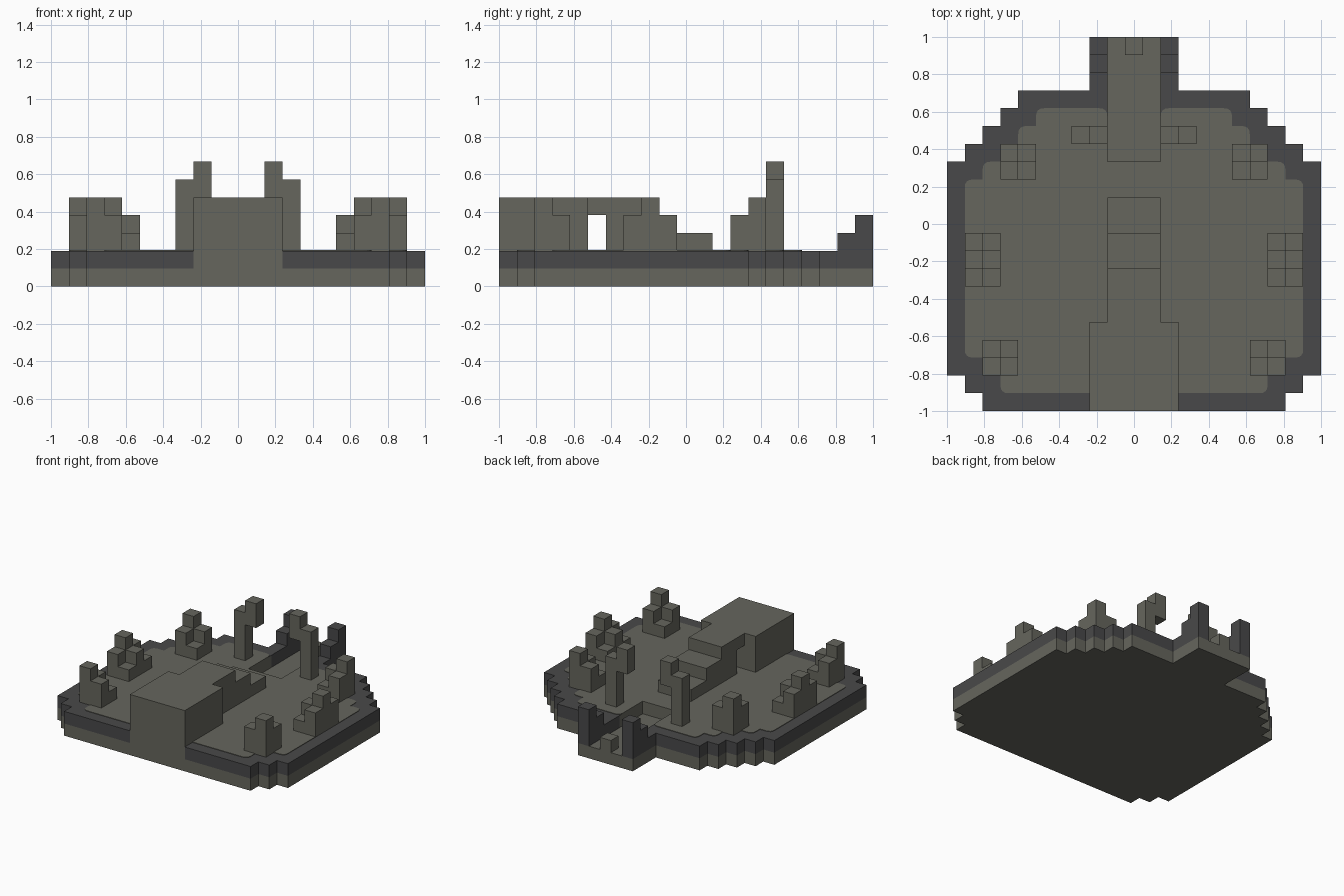
import bpy
import bmesh
from mathutils import Vector

U = 2 / 21  # one block

cube = bpy.data.objects.get("Cube")
if cube:
    bpy.data.objects.remove(cube, do_unlink=True)


def make_material(name, color):
    mat = bpy.data.materials.new(name)
    mat.diffuse_color = (*color, 1)
    mat.use_nodes = True
    bsdf = mat.node_tree.nodes["Principled BSDF"]
    bsdf.inputs["Base Color"].default_value = (*color, 1)
    bsdf.inputs["Roughness"].default_value = 0.9
    return mat


STONE = make_material("warm grey stone", (0.132, 0.132, 0.110))
DARK = make_material("dark grey trim", (0.066, 0.066, 0.067))


def finish(name, bm, *mats):
    bmesh.ops.recalc_face_normals(bm, faces=bm.faces)
    mesh = bpy.data.meshes.new(name)
    bm.to_mesh(mesh)
    bm.free()
    for mat in mats:
        mesh.materials.append(mat)
    obj = bpy.data.objects.new(name, mesh)
    bpy.context.collection.objects.link(obj)
    return obj


def mirrored(half):
    """Close a right-hand outline with its mirror image."""
    return half + [(-x, y) for x, y in reversed(half)]


def rounded(points, radius):
    """Round the outward corners of a counter-clockwise outline."""
    out = []
    for i, p in enumerate(points):
        p = Vector(p)
        a = (p - Vector(points[i - 1])).normalized()
        b = (Vector(points[(i + 1) % len(points)]) - p).normalized()
        if a.cross(b) < 0.5:
            out.append(p)
            continue
        start, end = p - a * radius, p + b * radius
        for t in (0, 0.25, 0.5, 0.75, 1):
            out.append(start.lerp(p, t).lerp(p.lerp(end, t), t))
    return out


def prism(name, points, z0, z1, *mats, rule=None):
    bm = bmesh.new()
    base = bm.faces.new([bm.verts.new((x * U, y * U, z0 * U)) for x, y in points])
    ext = bmesh.ops.extrude_face_region(bm, geom=[base], use_keep_orig=True)
    moved = [v for v in ext["geom"] if isinstance(v, bmesh.types.BMVert)]
    bmesh.ops.translate(bm, verts=moved, vec=(0, 0, (z1 - z0) * U))
    if rule:
        for f in bm.faces:
            f.material_index = rule(f.calc_center_median() / U)
    return finish(name, bm, *mats)


def columns(name, cells, mat, side=1):
    """Block columns given as x range, y range, z range."""
    bm = bmesh.new()
    for x0, x1, y0, y1, z0, z1 in cells:
        made = bmesh.ops.create_cube(bm, size=1)["verts"]
        for v in made:
            v.co = Vector((side * (x0 + (x1 - x0) * (v.co.x + 0.5)),
                           y0 + (y1 - y0) * (v.co.y + 0.5),
                           z0 + (z1 - z0) * (v.co.z + 0.5))) * U
    return finish(name, bm, mat)


def cluster(name, x, y, heights, side):
    """Grid of unit columns; each row of heights runs outward in x."""
    cells = [(x + i, x + i + 1, y + j, y + j + 1, 2, h)
             for j, row in enumerate(heights) for i, h in enumerate(row)]
    return columns(name, cells, STONE, side)


def steps(widths):
    """Stepped outline from (half width, y start, y end) bands."""
    return [p for w, y0, y1 in widths for p in ((w, y0), (w, y1))]


# Stepped island base: stone below, dark trim above
bands = [(8.5, -10.5, -9.5), (9.5, -9.5, -8.5), (10.5, -8.5, 3.5), (9.5, 3.5, 4.5),
         (8.5, 4.5, 5.5), (7.5, 5.5, 6.5), (6.5, 6.5, 7.5), (2.5, 7.5, 10.5)]
edge = steps(bands)
prism("lower_base", mirrored(edge), 0, 1, STONE)

notch_front = [(2.5, -9.5), (2.5, -10.5)]
channel = [(1.5, 10.5), (1.5, 6.5), (1.5, 3.5)]
prism("upper_base", mirrored(notch_front + edge + channel), 1, 2, DARK, STONE,
      rule=lambda c: int(abs(c.x) < 1.6 and 3 < c.y < 6.4 and c.z < 1.9 and c.z > 1.1))

# Thin paving with rounded corners, one block inside the rim
inner = [(w - 1, y0 + (1 if y0 < 0 else -1), y1 + (1 if y1 < 0 else -1))
         for w, y0, y1 in bands[:-1]]
paving = rounded(mirrored(steps(inner) + [(1.5, 6.5), (1.5, 3.5)]), 0.45)
prism("paving", paving, 2, 2.04, STONE)

# Front hall and the stair running back from it
columns("front_hall", [(-2.5, 2.5, -10.5, -5.5, 1, 5)], STONE)
columns("stair", [(-1.5, 1.5, -5.5, -4.5, 4, 5), (-1.5, 1.5, -4.5, -2.5, 2, 5),
                  (-1.5, 1.5, -2.5, -0.5, 2, 4), (-1.5, 1.5, -0.5, 1.5, 2, 3)], STONE)

# Small block at the mouth of the sunken channel
columns("channel_block", [(-0.5, 0.5, 9.5, 10.5, 1, 2)], STONE)

# Mirrored ruins and gate posts
for label, side in (("left", 1), ("right", -1)):
    cluster(label + "_front_ruin", 6.5, -8.5, [(4, 5), (3, 4)], side)
    cluster(label + "_side_ruin", 7.5, -3.5, [(3, 4), (4, 5), (3, 4)], side)
    cluster(label + "_back_ruin", 5.5, 2.5, [(3, 4), (4, 5)], side)
    columns(label + "_hooked_pillar", [(2.5, 3.5, 4.5, 5.5, 2, 6),
                                       (1.5, 2.5, 4.5, 5.5, 5, 7)], STONE, side)
    columns(label + "_gate_post", [(1.5, 2.5, 8.5, 9.5, 2, 3),
                                   (1.5, 2.5, 9.5, 10.5, 2, 4)], DARK, side)
